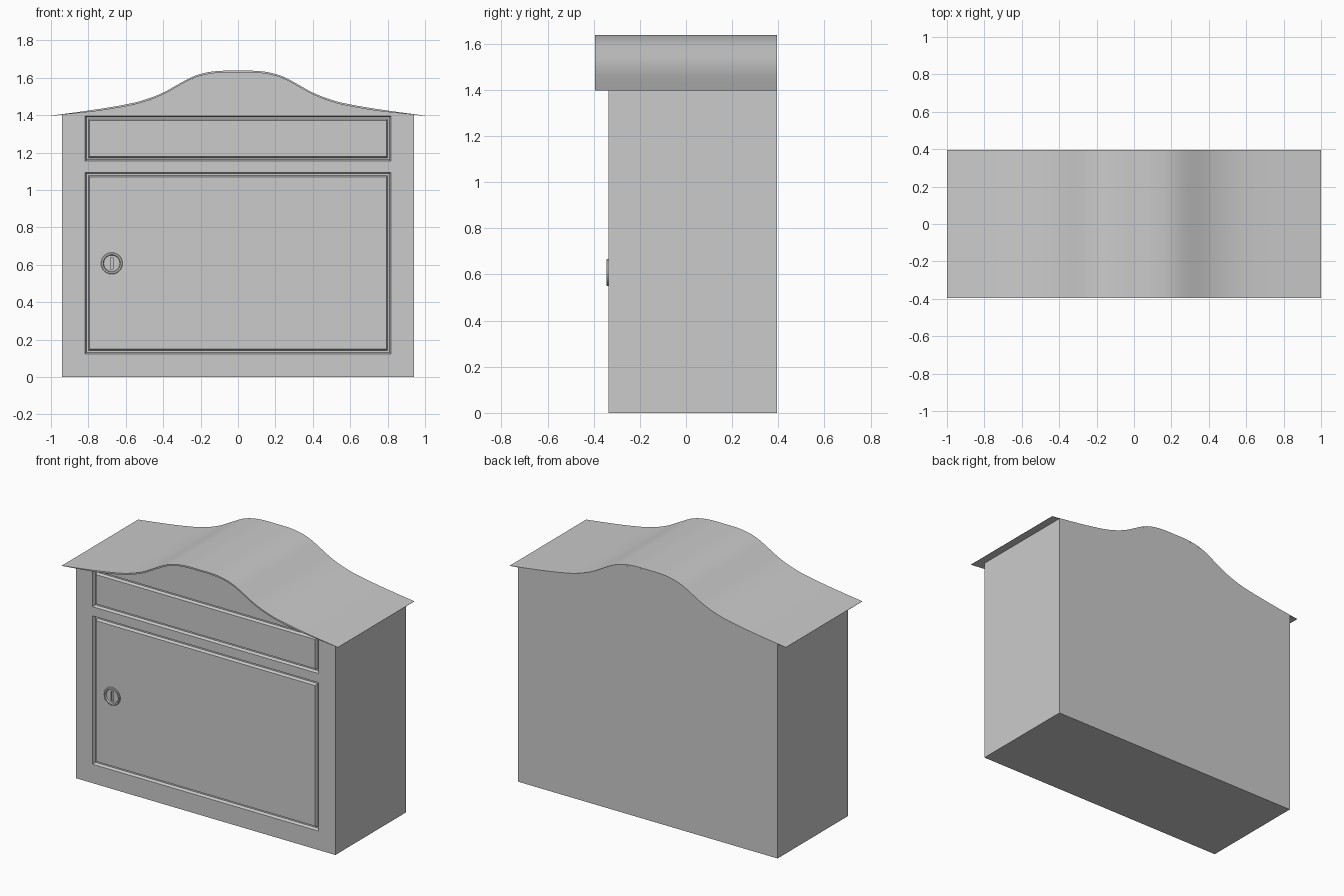
import bpy, bmesh, math
from mathutils import Vector

if "Cube" in bpy.data.objects:
    bpy.data.objects.remove(bpy.data.objects["Cube"])

FRONT, BACK = -0.335, 0.395
ROOF = [(0, 1.638), (0.1, 1.637), (0.18, 1.626), (0.25, 1.603), (0.32, 1.565),
        (0.40, 1.521), (0.48, 1.489), (0.56, 1.466), (0.70, 1.440), (0.85, 1.418), (1.0, 1.398)]


def roof_z(x):
    # Smooth interpolation of the mirrored roof curve
    x = abs(x)
    pts = [(-ROOF[1][0], ROOF[1][1])] + ROOF + [(1.15, 1.379)]
    for i in range(1, len(pts) - 2):
        (xa, za), (x0, z0), (x1, z1), (xb, zb) = pts[i - 1:i + 3]
        if x <= x1 + 1e-6:
            w = x1 - x0
            t = (x - x0) / w
            m0, m1 = (z1 - za) / (x1 - xa) * w, (zb - z0) / (xb - x0) * w
            return ((2*t**3 - 3*t*t + 1) * z0 + (t**3 - 2*t*t + t) * m0
                    + (3*t*t - 2*t**3) * z1 + (t**3 - t*t) * m1)


def under_z(x):
    return roof_z(x) - 0.010 * min(1, (1 - abs(x)) / 0.3 + 0.15)


def finish(name, bm):
    bmesh.ops.remove_doubles(bm, verts=bm.verts, dist=1e-5)
    bmesh.ops.recalc_face_normals(bm, faces=bm.faces)
    me = bpy.data.meshes.new(name)
    bm.to_mesh(me)
    bm.free()
    ob = bpy.data.objects.new(name, me)
    bpy.context.collection.objects.link(ob)
    return ob


def extrude_profile(name, pts, y0, y1):
    bm = bmesh.new()
    face = bm.faces.new([bm.verts.new((x, y0, z)) for x, z in pts])
    out = bmesh.ops.extrude_face_region(bm, geom=[face])
    for v in out["geom"]:
        if isinstance(v, bmesh.types.BMVert):
            v.co.y = y1
    return finish(name, bm)


def groove_cutter(name, x, z0, z1, w=0.025, d=0.018):
    # Rectangular ring with sloped walls
    section = [(0, -0.02), (0, 0), (0.3 * w, d), (0.7 * w, d), (w, 0), (w, -0.02)]
    bm = bmesh.new()
    loops = [[bm.verts.new((sx * (x - i), FRONT + y, z0 + i if lo else z1 - i))
              for sx, lo in ((-1, 1), (1, 1), (1, 0), (-1, 0))] for i, y in section]
    for a, b in zip(loops, loops[1:] + loops[:1]):
        for k in range(4):
            n = (k + 1) % 4
            bm.faces.new((a[k], a[n], b[n], b[k]))
    return finish(name, bm)


def cut(ob, cutter):
    cutter.hide_render = True
    cutter.hide_viewport = False
    cutter.display_type = 'WIRE'
    m = ob.modifiers.new("cut", 'BOOLEAN')
    m.operation, m.object, m.solver = 'DIFFERENCE', cutter, 'EXACT'


# Body with a curved top under the roof
N = 64
xs = [-0.94 + 1.88 * i / N for i in range(N + 1)]
body = extrude_profile("body", [(-0.94, 0)] + [(x, under_z(x)) for x in xs] + [(0.94, 0)], FRONT, BACK)

# Thin curved roof
xs = [-1 + 2 * i / 80 for i in range(81)]
roof = extrude_profile("roof", [(x, roof_z(x)) for x in xs]
                       + [(x, under_z(x)) for x in reversed(xs)], -0.395, BACK)

# Lock, turned around the y axis
LX, LZ = -0.675, 0.608
bm = bmesh.new()
prof = [(0, 0.012), (0.058, 0.012), (0.058, -0.007), (0.055, -0.010), (0.047, -0.010),
        (0.043, -0.002), (0, -0.002)]
vs = [bm.verts.new((LX + r, FRONT + y, LZ)) for r, y in prof]
es = [bm.edges.new(p) for p in zip(vs, vs[1:])]
bmesh.ops.spin(bm, geom=vs + es, cent=(LX, 0, LZ), axis=(0, 1, 0),
               angle=2 * math.pi, steps=40)
lock = finish("lock", bm)

# Grooves around the mail flap and the door, and the key slot
slot = extrude_profile("key_slot_cutter", [(LX + sx * 0.008, LZ + sz * 0.032)
                       for sx, sz in ((-1, -1), (1, -1), (1, 1), (-1, 1))], FRONT - 0.03, FRONT + 0.008)
cut(body, groove_cutter("flap_groove_cutter", 0.818, 1.155, 1.397))
cut(body, groove_cutter("door_groove_cutter", 0.818, 0.124, 1.095))
cut(body, slot)
cut(lock, slot)

# Apply the cuts, remove the cutters, and shade
for ob in (body, roof, lock):
    bpy.ops.object.select_all(action='DESELECT')
    ob.select_set(True)
    bpy.context.view_layer.objects.active = ob
    for m in list(ob.modifiers):
        bpy.ops.object.modifier_apply(modifier=m.name)
    bpy.ops.object.shade_smooth_by_angle(angle=math.radians(25))
for ob in list(bpy.data.objects):
    if ob.name.endswith("cutter"):
        bpy.data.objects.remove(ob)
